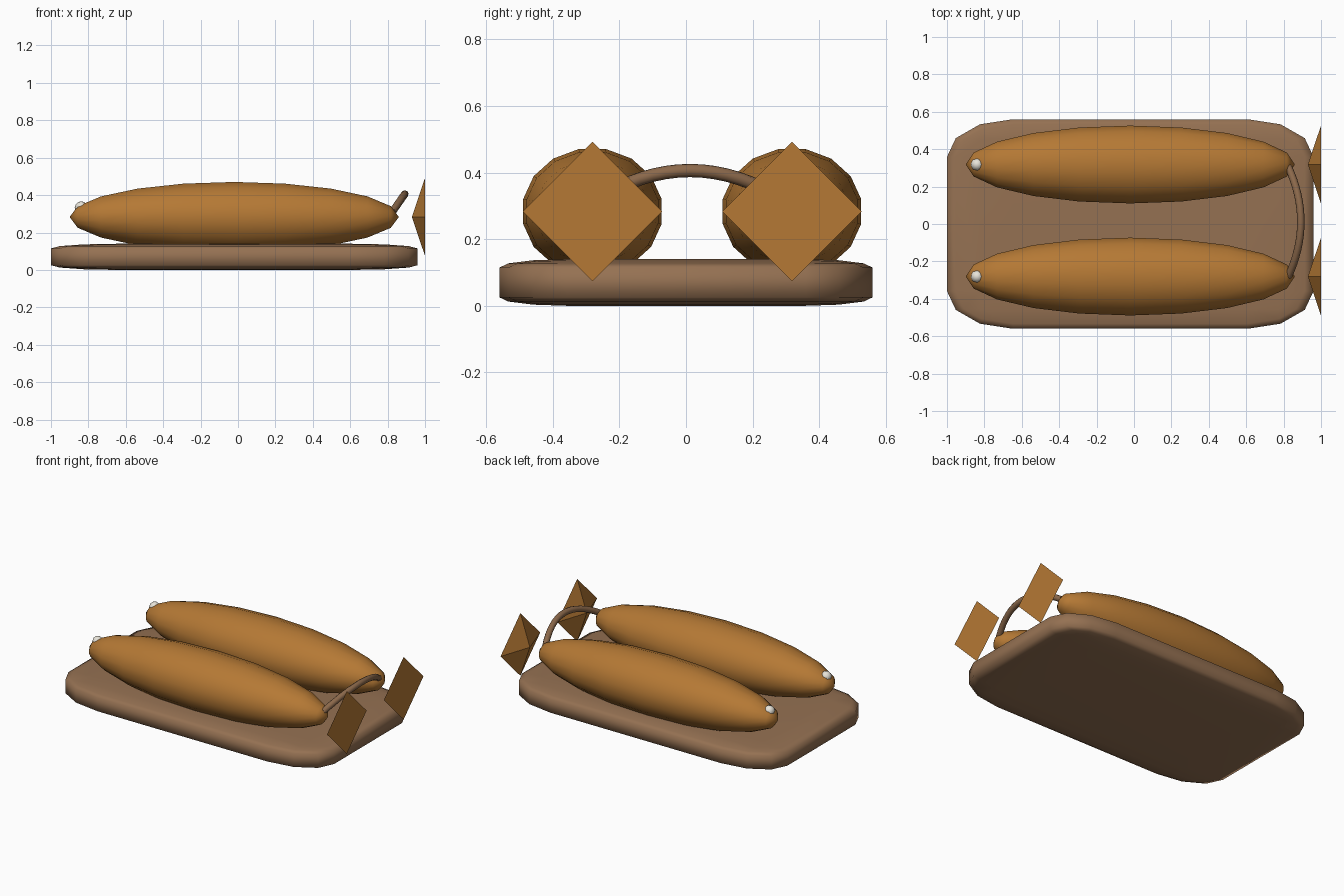
import bpy
import math
from mathutils import Matrix, Vector

if "Cube" in bpy.data.objects:
    bpy.data.objects.remove(bpy.data.objects["Cube"], do_unlink=True)


def material(name, color):
    mat = bpy.data.materials.new(name)
    mat.use_nodes = True
    mat.diffuse_color = (*color, 1)
    bsdf = next(n for n in mat.node_tree.nodes if n.type == 'BSDF_PRINCIPLED')
    bsdf.inputs["Base Color"].default_value = (*color, 1)
    return mat


golden = material("smoked golden brown", (0.46, 0.19, 0.035))
wood = material("board wood", (0.30, 0.165, 0.085))
twine = material("twine brown", (0.26, 0.14, 0.07))
white = material("eye white", (0.83, 0.80, 0.72))


def finish(name, mat, smooth=True):
    obj = bpy.context.object
    obj.name = name
    obj.data.materials.append(mat)
    for poly in obj.data.polygons:
        poly.use_smooth = smooth
    return obj


# Serving board: a unit cube bevelled before stretching, so the corners stretch too
bpy.ops.mesh.primitive_cube_add(size=1)
board = finish("board", wood)
bevel = board.modifiers.new("rounded_edges", 'BEVEL')
bevel.width = 0.18
bevel.segments = 3
bpy.ops.object.modifier_apply(modifier=bevel.name)
board.data.transform(Matrix.Translation((-0.02, 0, 0.07)) @ Matrix.Diagonal((1.96, 1.12, 0.14, 1)))
for poly in board.data.polygons:
    poly.use_smooth = True

# Two fish lying side by side
FISH_Z = 0.283
for side, y in (("right", -0.281), ("left", 0.318)):
    # Body: sphere with its poles along x
    bpy.ops.mesh.primitive_uv_sphere_add(segments=16, ring_count=10, radius=1)
    body = finish(f"{side}_fish_body", golden)
    body.data.transform(Matrix.Translation((-0.02, y, FISH_Z))
                        @ Matrix.Diagonal((0.88, 0.212, 0.191, 1))
                        @ Matrix.Rotation(math.pi / 2, 4, 'Y')
                        @ Matrix.Rotation(math.pi / 16, 4, 'Z'))

    # Tail: four-sided cone pointing towards the body
    bpy.ops.mesh.primitive_cone_add(vertices=4, radius1=0.209, radius2=0, depth=0.07)
    tail = finish(f"{side}_fish_tail", golden, smooth=False)
    tail.data.transform(Matrix.Translation((0.965, y, FISH_Z))
                        @ Matrix.Rotation(-math.pi / 2, 4, 'Y'))

    # Eye
    bpy.ops.mesh.primitive_uv_sphere_add(segments=8, ring_count=6, radius=0.035)
    eye = finish(f"{side}_fish_eye", white)
    eye.data.transform(Matrix.Translation((-0.838, y, 0.332)))

# Twine arching between the two fish near their tails
start, end = Vector((0.825, -0.281, 0.31)), Vector((0.825, 0.305, 0.31))
rise = Vector((0.067, 0, 0.096))
curve = bpy.data.curves.new("twine", 'CURVE')
curve.dimensions = '3D'
curve.bevel_depth = 0.02
curve.bevel_resolution = 2
curve.use_fill_caps = True
STEPS = 16
spline = curve.splines.new('POLY')
spline.points.add(STEPS)
for i, point in enumerate(spline.points):
    t = i / STEPS
    point.co = (*(start.lerp(end, t) + rise * 4 * t * (1 - t)), 1)
spline.use_smooth = True
curve.materials.append(twine)
bpy.context.collection.objects.link(bpy.data.objects.new("twine", curve))
